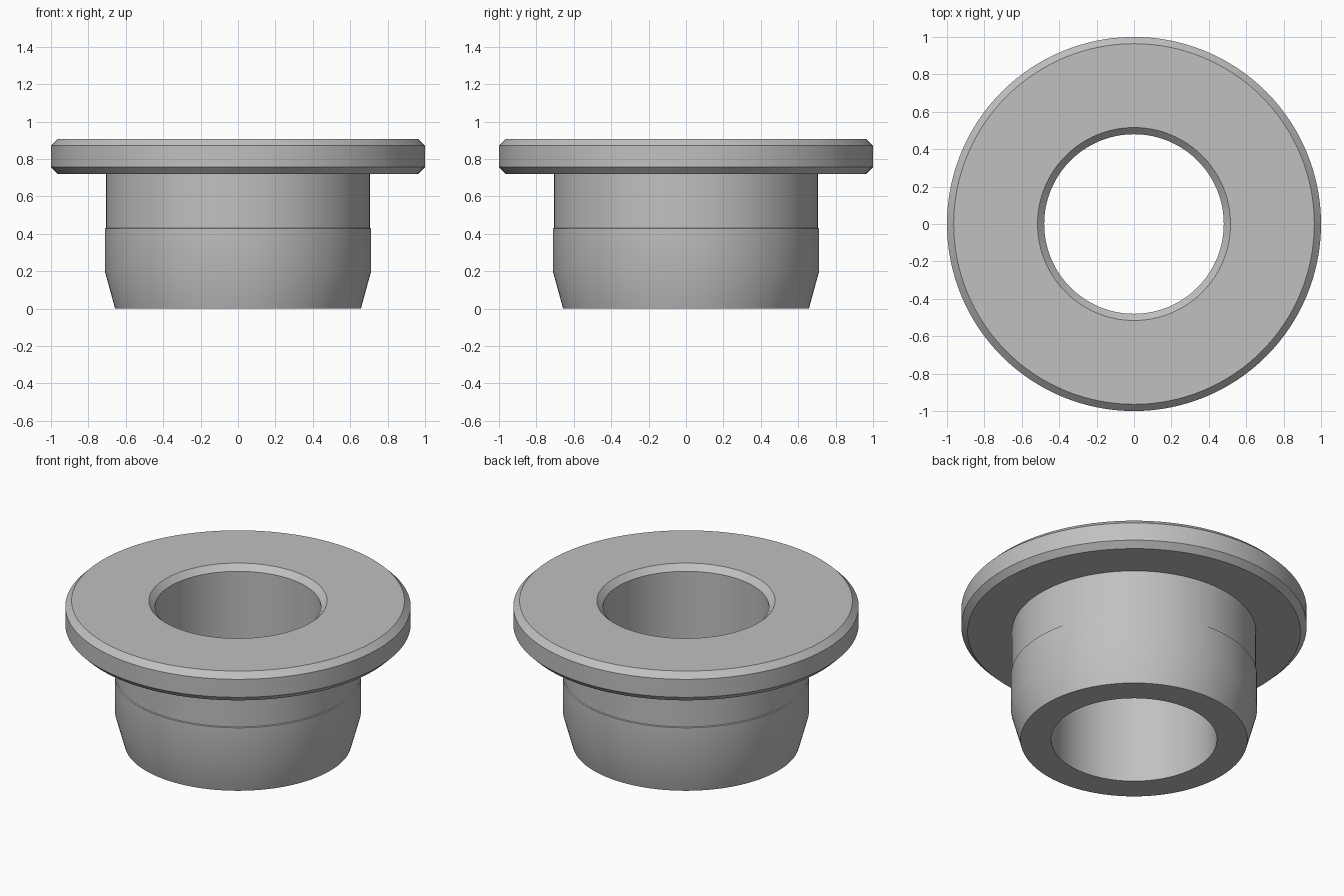
import bpy
import bmesh
from math import radians
from mathutils import Matrix

cube = bpy.data.objects.get("Cube")
if cube:
    bpy.data.objects.remove(cube, do_unlink=True)

SIDES = 128

# Plain grey metal
metal = bpy.data.materials.new("grey_metal")
metal.use_nodes = True
grey = (0.53, 0.53, 0.53, 1)
metal.diffuse_color = grey
metal.node_tree.nodes["Principled BSDF"].inputs["Base Color"].default_value = grey


def lathe(name, profile, material):
    """Revolve a closed (radius, height) profile about the z axis."""
    bm = bmesh.new()
    verts = [bm.verts.new((r, 0, z)) for r, z in profile]
    edges = [bm.edges.new((a, b)) for a, b in zip(verts, verts[1:] + verts[:1])]
    bmesh.ops.spin(bm, geom=verts + edges, cent=(0, 0, 0), axis=(0, 0, 1),
                   angle=radians(360), steps=SIDES, use_merge=True)
    bmesh.ops.remove_doubles(bm, verts=bm.verts, dist=0.0001)
    bmesh.ops.recalc_face_normals(bm, faces=bm.faces)
    mesh = bpy.data.meshes.new(name)
    bm.to_mesh(mesh)
    bm.free()
    mesh.materials.append(material)
    obj = bpy.data.objects.new(name, mesh)
    bpy.context.collection.objects.link(obj)
    bpy.ops.object.select_all(action="DESELECT")
    obj.select_set(True)
    bpy.context.view_layer.objects.active = obj
    bpy.ops.object.shade_smooth_by_angle(angle=radians(30))
    return obj


# Flanged sleeve: bore, tapered nose, stepped neck and chamfered flange
bore, nose, body, neck, rim = 0.48, 0.657, 0.712, 0.706, 1.0
top, flange_base, chamfer = 0.908, 0.721, 0.036
lathe("flanged_bushing", [
    (bore, 0), (nose, 0), (body, 0.2), (body, 0.428), (neck, 0.431),
    (neck, flange_base), (rim - chamfer, flange_base),
    (rim, flange_base + chamfer), (rim, top - chamfer),
    (rim - chamfer, top), (bore + chamfer, top), (bore, top - chamfer),
], metal)
